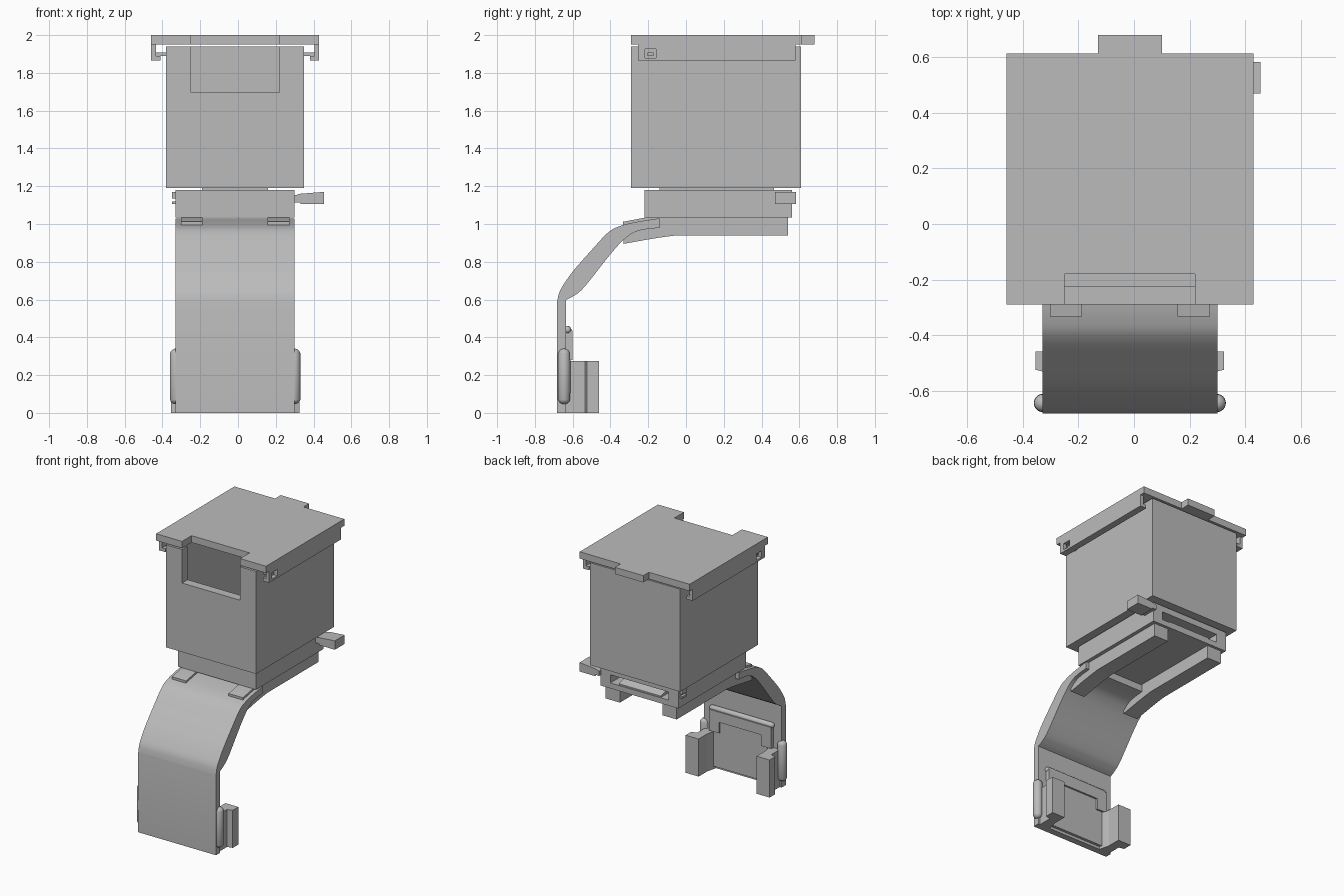
import bpy, bmesh, math
from mathutils import Vector

if "Cube" in bpy.data.objects:
    bpy.data.objects.remove(bpy.data.objects["Cube"])

CX = -0.015  # plane of symmetry of the main parts
grey = bpy.data.materials.new("plain grey")
grey.diffuse_color = (0.5, 0.5, 0.5, 1)
grey.use_nodes = True
grey.node_tree.nodes["Principled BSDF"].inputs["Base Color"].default_value = grey.diffuse_color


def finish(name, bm, smooth=False):
    bmesh.ops.recalc_face_normals(bm, faces=bm.faces)
    me = bpy.data.meshes.new(name)
    bm.to_mesh(me)
    bm.free()
    me.materials.append(grey)
    ob = bpy.data.objects.new(name, me)
    bpy.context.collection.objects.link(ob)
    if smooth:
        bpy.ops.object.select_all(action='DESELECT')
        ob.select_set(True)
        bpy.context.view_layer.objects.active = ob
        bpy.ops.object.shade_smooth_by_angle(angle=math.radians(30))
    return ob


def prism(name, pts, axis, lo, hi, smooth=False):
    """Extrude a 2D outline along an axis: x takes (y,z), y takes (x,z), z takes (x,y)."""
    bm = bmesh.new()

    def place(p, d):
        c = list(p)
        c.insert("xyz".index(axis), d)
        return bm.verts.new(c)
    a = [place(p, lo) for p in pts]
    b = [place(p, hi) for p in pts]
    bm.faces.new(a)
    bm.faces.new(b[::-1])
    for i in range(len(pts)):
        j = (i + 1) % len(pts)
        bm.faces.new((a[i], b[i], b[j], a[j]))
    return finish(name, bm, smooth)


def box(name, x, y, z):
    return prism(name, [(x[0], y[0]), (x[1], y[0]), (x[1], y[1]), (x[0], y[1])], "z", *z)


def cut(ob, cutter):
    cutter.hide_render = True
    cutter.hide_viewport = True
    m = ob.modifiers.new("cut", 'BOOLEAN')
    m.operation = 'DIFFERENCE'
    m.solver = 'EXACT'
    m.object = cutter


def curve(pts, n=5):
    """Catmull-Rom curve through the points."""
    v = [Vector(p) for p in [pts[0]] + pts + [pts[-1]]]
    out = []
    for i in range(1, len(v) - 2):
        a, b, c, d = v[i - 1:i + 3]
        for k in range(n):
            t = k / n
            out.append(0.5 * (2 * b + (c - a) * t + (2 * a - 5 * b + 4 * c - d) * t * t
                              + (3 * b - a - 3 * c + d) * t ** 3))
    return [tuple(p) for p in out] + [pts[-1]]


def mx(s, *xs):
    """Offsets from the symmetry plane to an ordered x range on side s."""
    return tuple(sorted(CX + s * x for x in xs))


SIDES = ((-1, "left"), (1, "right"))

# Hollow container with a window in the front wall
body = box("container", mx(1, -0.365, 0.365), (-0.29, 0.61), (1.19, 1.94))
cut(body, box("cavity_cutter", mx(1, -0.30, 0.30), (-0.225, 0.545), (1.25, 2.1)))
cut(body, box("window_cutter", mx(1, -0.235, 0.235), (-0.4, -0.2), (1.695, 2.1)))

# Lid with front notch and rear tab
half = [(0.235, -0.18), (0.235, -0.29), (0.445, -0.29), (0.445, 0.615),
        (0.115, 0.615), (0.115, 0.68)]
outline = [(CX + x, y) for x, y in half] + [(CX - x, y) for x, y in half[::-1]]
prism("lid", outline, "z", 1.95, 2.0)

# Lid side skirts with hooked feet, peg holes and pegs
for s, side in SIDES:
    prof = [(0.445, 1.95), (0.42, 1.95), (0.42, 1.89), (0.395, 1.89),
            (0.395, 1.865), (0.445, 1.865)]
    skirt = prism(side + "_lid_skirt", [(CX + s * x, z) for x, z in prof], "y", -0.255, 0.58)
    cut(skirt, box(side + "_hole_cutter", mx(s, 0.38, 0.5), (-0.218, -0.16), (1.88, 1.927)))
    box(side + "_lid_peg", mx(s, 0.36, 0.425), (-0.205, -0.172), (1.89, 1.908))

# Spacer and base block with a rear slot and sloping tongue
box("spacer", mx(1, -0.175, 0.175), (-0.14, 0.465), (1.175, 1.195))
base = box("base_block", mx(1, -0.315, 0.315), (-0.22, 0.56), (1.035, 1.18))
cut(base, box("slot_cutter", mx(1, -0.235, 0.235), (0.42, 0.7), (1.075, 1.135)))
prism("slot_tongue", [(0.42, 1.075), (0.555, 1.075), (0.555, 1.085), (0.42, 1.125)],
      "x", *mx(1, -0.17, 0.17))

# Side lever and opposite nubs
prism("lever", [(0.295, 1.115), (0.33, 1.115), (0.33, 1.105), (0.455, 1.105),
                (0.455, 1.17), (0.33, 1.16), (0.295, 1.15)], "y", 0.47, 0.583)
for i, z in enumerate(((1.105, 1.12), (1.135, 1.17))):
    box("nub_%d" % (i + 1), (-0.35, -0.325), (0.49, 0.54), z)

# Rails under the base, tips poking through the strap
rail = [(0.54, 1.037), (0.54, 0.94)] + curve([(-0.05, 0.94), (-0.16, 0.925), (-0.33, 0.895)]) \
    + [(-0.333, 1.012), (-0.3, 1.018), (-0.2, 1.037)]
for s, side in SIDES:
    prism(side + "_rail", rail, "x", *mx(s, 0.172, 0.288), smooth=True)

# Curved strap
outer = curve([(-0.683, 0.585), (-0.67, 0.64), (-0.638, 0.695), (-0.59, 0.76), (-0.5, 0.862),
               (-0.41, 0.957), (-0.34, 0.992), (-0.25, 1.013), (-0.14, 1.03)])
inner = curve([(-0.14, 0.98), (-0.25, 0.965), (-0.32, 0.925), (-0.4, 0.84),
               (-0.535, 0.67), (-0.59, 0.622), (-0.635, 0.598)])
prism("strap", [(-0.683, 0)] + outer + inner + [(-0.635, 0)], "x",
      *mx(1, -0.315, 0.315), smooth=True)


# Rounded bars
def capsule(name, length, r, centre, along_x=False):
    bm = bmesh.new()
    bmesh.ops.create_uvsphere(bm, u_segments=24, v_segments=12, radius=r)
    bmesh.ops.bisect_plane(bm, geom=bm.verts[:] + bm.edges[:] + bm.faces[:],
                           plane_co=(0, 0, 0), plane_no=(0, 0, 1))
    for v in bm.verts:
        if abs(v.co.z) > 1e-5:
            v.co.z += math.copysign(length / 2 - r, v.co.z)
    for v in bm.verts:
        if along_x:
            v.co = Vector((v.co.z, v.co.y, v.co.x))
        v.co += Vector(centre)
    return finish(name, bm, True)


for s, side in SIDES:
    capsule(side + "_side_bar", 0.295, 0.033, (CX + s * 0.313, -0.645, 0.193))
capsule("top_bar", 0.52, 0.02, (CX, -0.627, 0.44), True)

# Stepped backing plate and clamp posts on the lower strap
step = [(-0.25, 0.28), (-0.25, 0.435), (0.25, 0.435), (0.25, 0.28),
        (0.17, 0.28), (0.17, 0.36), (-0.17, 0.36), (-0.17, 0.28)]
prism("backing_frame", [(CX + x, z) for x, z in step], "y", -0.64, -0.602)
box("backing_plate", mx(1, -0.25, 0.25), (-0.64, -0.615), (0.02, 0.36))
for s, side in SIDES:
    post = [(0.30, -0.64), (0.30, -0.535), (0.34, -0.525), (0.34, -0.46),
            (0.235, -0.46), (0.235, -0.56), (0.215, -0.64)]
    prism(side + "_clamp_post", [(CX + s * x, y) for x, y in post], "z", 0.0, 0.275)
